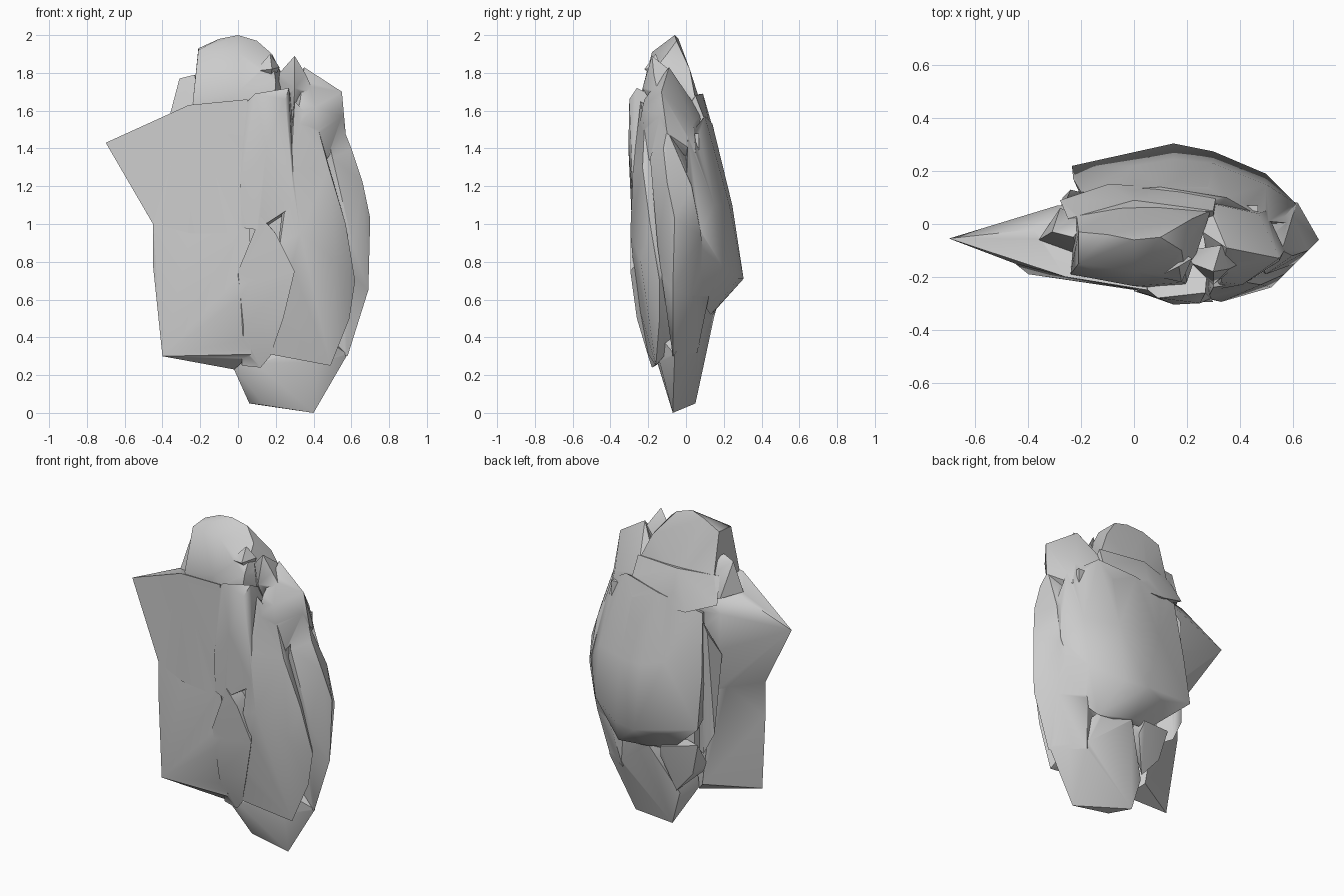
import bpy, bmesh

parts = []


def facet(name, *pts):
    """One convex chunk of rock spanned by a few corner points."""
    bm = bmesh.new()
    for p in pts:
        bm.verts.new(p)
    bmesh.ops.convex_hull(bm, input=bm.verts)
    loose = [v for v in bm.verts if not v.link_faces]
    bmesh.ops.delete(bm, geom=loose, context='VERTS')
    bmesh.ops.recalc_face_normals(bm, faces=bm.faces)
    me = bpy.data.meshes.new(name)
    bm.to_mesh(me)
    bm.free()
    ob = bpy.data.objects.new(name, me)
    bpy.context.collection.objects.link(ob)
    parts.append(ob)


# hidden solid core that ties the chunks together
facet("rock", *[(x, y, z) for x in (-0.11, 0.47) for y in (-0.19, 0.07) for z in (0.52, 1.48)])

# pointed wing on the left, upper half and lower half
facet("wing_upper", (-0.70, -0.055, 1.43), (-0.45, -0.15, 1.0), (-0.26, -0.20, 1.63),
      (0.05, -0.25, 1.66), (0.05, -0.255, 0.95), (-0.25, -0.20, 0.95), (-0.38, -0.02, 1.565),
      (-0.29, 0.07, 1.47), (0.0, 0.09, 1.55), (-0.22, 0.0, 0.95), (0.1, 0.06, 0.96))
facet("wing_lower", (-0.45, -0.15, 1.01), (-0.45, -0.15, 0.78), (-0.40, -0.19, 0.30),
      (0.06, -0.255, 1.03), (0.07, -0.26, 0.7), (0.07, -0.20, 0.31), (-0.21, 0.01, 1.04),
      (-0.02, -0.10, 0.23), (-0.1, -0.02, 0.31))

# domed top, its collar at the back and its left shoulder
facet("dome", (-0.21, -0.03, 1.93), (-0.21, -0.15, 1.92), (-0.10, -0.04, 1.98), (0, -0.06, 2.0),
      (0.10, -0.05, 1.97), (0.18, -0.10, 1.90), (0.22, 0.02, 1.82), (0.29, 0.05, 1.66),
      (0.0, -0.18, 1.91), (-0.24, -0.19, 1.64), (0.20, -0.22, 1.75), (0.0, -0.235, 1.7),
      (0.18, -0.25, 1.5), (-0.22, 0.05, 1.6), (0.0, 0.09, 1.6), (0.0, 0.04, 1.41),
      (-0.18, -0.20, 1.5))
facet("collar", (-0.25, 0.02, 1.68), (-0.28, 0.09, 1.53), (0.0, 0.13, 1.55), (0.31, 0.10, 1.55),
      (0.30, 0.05, 1.68), (0.0, 0.09, 1.69), (-0.1, -0.1, 1.5), (0.31, -0.1, 1.44),
      (-0.1, 0.15, 1.46), (0.28, 0.14, 1.45))
facet("left_shoulder", (-0.31, -0.03, 1.77), (-0.36, -0.06, 1.58), (-0.23, -0.05, 1.79),
      (-0.20, -0.12, 1.6), (-0.28, 0.06, 1.56), (-0.1, 0.01, 1.51), (-0.19, 0.0, 1.76))

# broad bulge on the back, undercut at the bottom
facet("back_bulge", (-0.20, 0.12, 1.47), (0.10, 0.14, 1.53), (0.35, 0.10, 1.57),
      (-0.23, 0.17, 1.1), (0.0, 0.22, 1.15), (0.15, 0.245, 1.1), (0.30, 0.23, 1.1),
      (0.50, 0.15, 1.1), (-0.235, 0.22, 0.78), (0.0, 0.25, 0.7), (0.15, 0.305, 0.71),
      (0.30, 0.275, 0.71), (0.50, 0.19, 0.78), (0.61, 0.08, 0.96), (0.15, 0.17, 0.56),
      (0.0, 0.12, 0.57), (0.38, 0.13, 0.52), (-0.12, -0.04, 1.42), (0.51, 0.01, 1.46),
      (0.62, 0.0, 1.15), (-0.14, -0.03, 0.8), (0.59, 0.01, 0.7))

# splinters in the gap between wing and bulge
facet("side_splinter", (-0.24, 0.13, 1.36), (-0.20, 0.12, 1.42), (-0.28, 0.04, 1.2),
      (-0.27, 0.10, 0.72), (-0.20, 0.11, 0.58), (-0.09, 0.01, 1.37), (-0.08, -0.01, 0.53))
facet("low_splinter", (-0.16, 0.11, 0.62), (-0.11, 0.09, 0.42), (0.01, 0.08, 0.28),
      (0.06, 0.02, 0.61), (-0.12, -0.06, 0.41), (0.08, 0.14, 0.5), (0.06, 0.17, 0.58))

# front centre, upper and lower lobes
facet("front_upper_lobe", (0.04, -0.24, 1.64), (0.09, -0.28, 1.69), (0.27, -0.26, 1.72),
      (0.25, -0.30, 1.66), (0.01, -0.255, 1.2), (0.15, -0.305, 1.4), (0.29, -0.28, 1.3),
      (0.10, -0.285, 0.97), (0.30, -0.28, 1.1), (0.02, -0.255, 0.98), (0.09, -0.03, 1.58),
      (0.29, -0.02, 1.6), (0.2, -0.05, 1.0))
facet("front_lower_lobe", (0.12, -0.29, 1.04), (0.20, -0.295, 0.95), (0.0, -0.255, 0.75),
      (0.30, -0.295, 0.75), (0.03, -0.235, 0.45), (0.24, -0.26, 0.5), (0.12, -0.18, 0.24),
      (0.17, -0.20, 0.3), (0.02, -0.16, 0.25), (0.1, -0.05, 0.35), (0.15, -0.08, 1.01))

# long panel on the front right
facet("front_right_panel", (0.30, -0.24, 1.65), (0.42, -0.22, 1.52), (0.28, -0.28, 1.3),
      (0.48, -0.23, 1.3), (0.33, -0.295, 0.95), (0.57, -0.19, 1.0), (0.62, -0.14, 0.7),
      (0.59, -0.14, 0.5), (0.49, -0.16, 0.25), (0.17, -0.20, 0.31), (0.18, -0.26, 0.6),
      (0.52, -0.24, 0.8), (0.3, -0.03, 1.45), (0.5, -0.03, 1.01), (0.43, -0.03, 0.4),
      (0.18, -0.03, 0.41))

# outer right edge
facet("right_edge", (0.45, -0.11, 1.6), (0.56, -0.10, 1.5), (0.60, -0.12, 1.4),
      (0.66, -0.10, 1.22), (0.70, -0.06, 1.03), (0.69, -0.07, 0.65), (0.58, -0.07, 0.3),
      (0.50, -0.19, 1.35), (0.60, 0.03, 1.2), (0.62, 0.08, 0.94), (0.60, 0.03, 0.62),
      (0.45, 0.12, 0.61), (0.40, 0.06, 0.32), (0.3, 0.02, 1.43), (0.21, 0.01, 0.55),
      (0.61, -0.15, 0.88))

# upper right crag and the spike beside the dome
facet("upper_right_crag", (0.35, -0.09, 1.83), (0.55, -0.13, 1.70), (0.55, -0.14, 1.57),
      (0.42, -0.225, 1.5), (0.33, -0.22, 1.66), (0.41, -0.23, 1.62), (0.28, 0.08, 1.58),
      (0.47, 0.04, 1.53), (0.26, -0.03, 1.69), (0.36, -0.06, 1.3), (0.57, -0.10, 1.48),
      (0.46, -0.20, 1.33), (0.50, 0.05, 1.38), (0.30, -0.25, 1.5))
facet("spike", (0.30, -0.18, 1.89), (0.22, -0.15, 1.80), (0.36, -0.17, 1.79),
      (0.30, -0.23, 1.72), (0.33, -0.08, 1.81), (0.29, -0.11, 1.52), (0.20, -0.1, 1.6),
      (0.40, -0.15, 1.7))
facet("notch_flake", (0.17, -0.16, 1.90), (0.09, -0.20, 1.81), (0.18, -0.22, 1.82),
      (0.22, -0.13, 1.83), (0.16, -0.1, 1.70))

# tapering foot
facet("foot", (0.40, -0.07, 0.0), (0.14, -0.06, 0.04), (0.06, 0.05, 0.05), (0.58, -0.06, 0.31),
      (-0.03, -0.09, 0.25), (0.0, 0.06, 0.26), (0.10, 0.12, 0.42), (0.40, 0.07, 0.36),
      (0.48, -0.12, 0.38), (0.10, -0.15, 0.26), (0.42, -0.14, 0.27), (0.33, 0.12, 0.58),
      (0.0, -0.10, 0.44), (0.15, 0.16, 0.56))

# weld every chunk into one rock
rock = parts[0]
bpy.context.view_layer.objects.active = rock
for ob in parts[1:]:
    mod = rock.modifiers.new("weld_" + ob.name, 'BOOLEAN')
    mod.operation = 'UNION'
    mod.solver = 'EXACT'
    mod.object = ob
    bpy.ops.object.modifier_apply(modifier=mod.name)
    bpy.data.objects.remove(ob)

# soft shading with the sharp breaks kept
bpy.ops.object.select_all(action='DESELECT')
rock.select_set(True)
bpy.ops.object.shade_smooth_by_angle(angle=0.7)
